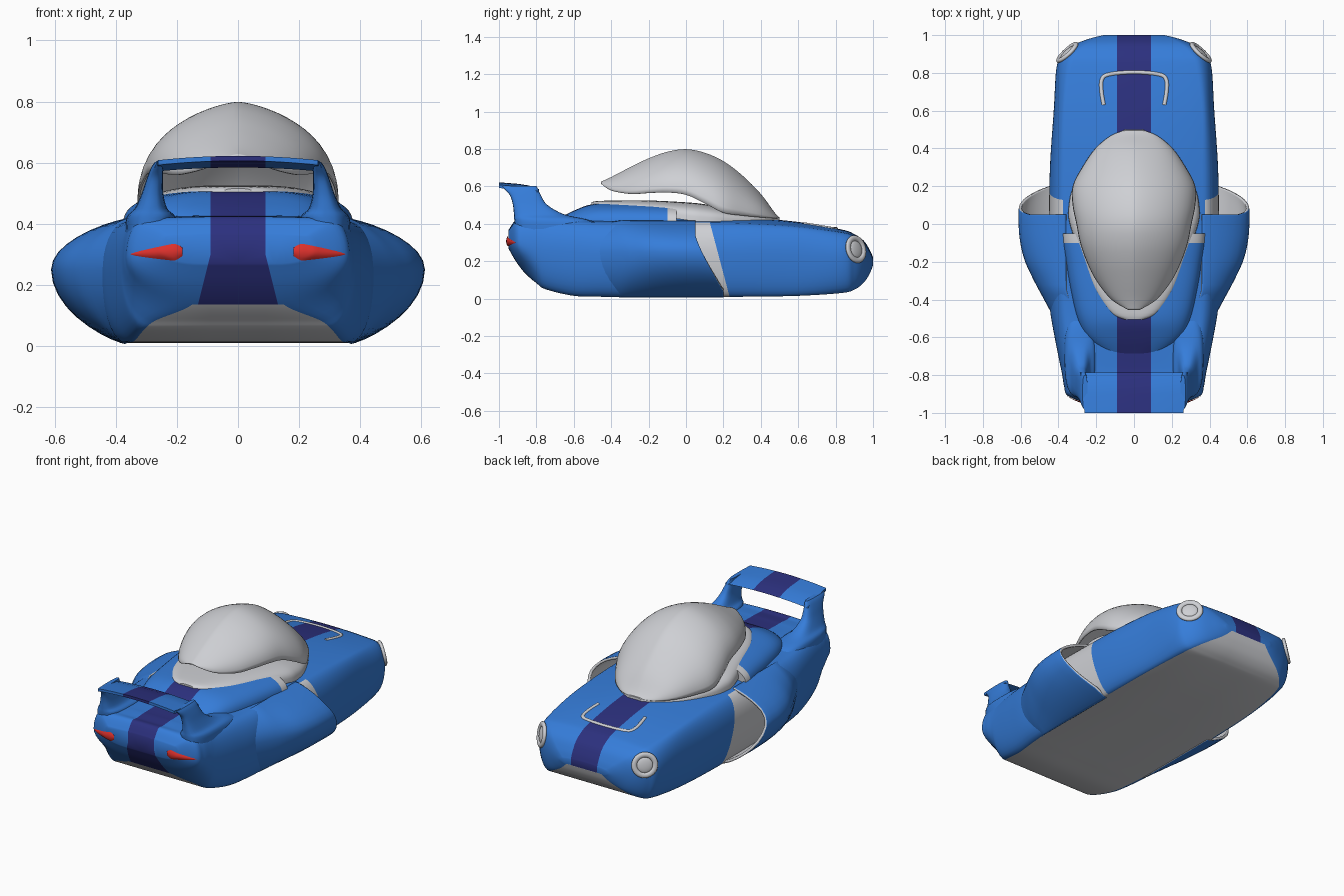
import bpy, bmesh, math
from mathutils import Vector
from mathutils.bvhtree import BVHTree

if "Cube" in bpy.data.objects:
    bpy.data.objects.remove(bpy.data.objects["Cube"])


def material(name, rgb):
    m = bpy.data.materials.new(name)
    m.use_nodes = True
    m.diffuse_color = (*rgb, 1)
    m.node_tree.nodes["Principled BSDF"].inputs["Base Color"].default_value = (*rgb, 1)
    return m


MATS = [material("blue_paint", (0.036, 0.205, 0.7)), material("navy_stripe", (0.025, 0.03, 0.21)),
        material("light_grey", (0.62, 0.63, 0.66)), material("red_light", (0.72, 0.03, 0.025))]
BLUE, NAVY, GREY, RED = range(4)
STRIPE = 0.09


def sample(table, steps):
    """Smooth curve through the rows of a table."""
    rows = []
    last = len(table) - 1
    for i in range(last):
        a, b, c, d = (table[max(0, min(last, i + k))] for k in (-1, 0, 1, 2))
        for s in range(steps):
            t = s / steps
            rows.append([q + 0.5 * t * (r - p + t * (2*p - 5*q + 4*r - w + t * (3*(q - r) + w - p)))
                         for p, q, r, w in zip(a, b, c, d)])
    return rows + [list(table[-1])]


def loft(rings, closed=False, caps=False, mat=lambda i, j: BLUE, cap_mats=(BLUE, BLUE)):
    """Skin a list of rings and turn the faces outwards."""
    bm = bmesh.new()
    grid = [[bm.verts.new(p) for p in ring] for ring in rings]
    n = len(grid[0])
    for i in range(len(grid) - 1):
        for j in range(n if closed else n - 1):
            k = (j + 1) % n
            f = bm.faces.new((grid[i][j], grid[i][k], grid[i+1][k], grid[i+1][j]))
            f.material_index = mat(i, j)
    if caps:
        for ring, m in zip((grid[0], grid[-1]), cap_mats):
            bm.faces.new(ring).material_index = m
    bmesh.ops.recalc_face_normals(bm, faces=bm.faces)
    mid = sum((v.co for v in bm.verts), Vector()) / len(bm.verts)
    if sum(f.normal.dot(f.calc_center_median() - mid) * f.calc_area() for f in bm.faces) < 0:
        bmesh.ops.reverse_faces(bm, faces=bm.faces)
    return bm


def cut(bm, co, no, faces=None):
    faces = list(bm.faces) if faces is None else faces
    geom = set(faces) | {e for f in faces for e in f.edges} | {v for f in faces for v in f.verts}
    bmesh.ops.bisect_plane(bm, geom=list(geom), dist=1e-5, plane_co=co, plane_no=no)


def paint_stripe(bm):
    for s in (1, -1):
        cut(bm, (s * STRIPE, 0, 0), (s, 0, 0))
        tail = [f for f in bm.faces if f.calc_center_median().y < -0.86]
        cut(bm, (s * STRIPE, 0, 0.3), (s, 0, 0.25), tail)
    for f in bm.faces:
        c = f.calc_center_median()
        flare = max(0, 0.3 - c.z) * 0.25 if c.y < -0.86 else 0
        if f.material_index == BLUE and abs(c.x) < STRIPE + flare:
            f.material_index = NAVY


def finish(obj, angle=40):
    bpy.ops.object.select_all(action="DESELECT")
    obj.select_set(True)
    bpy.context.view_layer.objects.active = obj
    bpy.ops.object.shade_smooth_by_angle(angle=math.radians(angle))


def add(name, bm):
    mesh = bpy.data.meshes.new(name)
    bm.to_mesh(mesh)
    bm.free()
    for m in MATS:
        mesh.materials.append(m)
    obj = bpy.data.objects.new(name, mesh)
    bpy.context.collection.objects.link(obj)
    finish(obj)
    return obj


def side_arc(wb, wm, ws, zb, zm, zs, p=1.0, n=9):
    """Flank from the floor edge out to the widest point and in to the shoulder."""
    q = [math.pi / 2 * i / n for i in range(n + 1)]
    low = [(wb + (wm - wb) * math.sin(t) ** p, zm - (zm - zb) * math.cos(t)) for t in q]
    high = [(ws + (wm - ws) * math.cos(t) ** p, zm + (zs - zm) * math.sin(t)) for t in q[1:]]
    return low + high


def dome(y, w, zb, zt, px, pz, n=28):
    pts = []
    for i in range(n + 1):
        c, s = math.cos(math.pi * i / n), max(0, math.sin(math.pi * i / n))
        pts.append((w * math.copysign(abs(c) ** px, c), y, zb + (zt - zb) * s ** pz))
    return pts


# Main body: y, floor / widest / shoulder half width, floor / widest / shoulder / crown height
BODY = [(1.0, .12, .16, .14, .18, .195, .21, .22), (.983, .17, .23, .19, .135, .2, .25, .26),
        (.95, .25, .315, .25, .085, .2, .30, .31), (.9, .31, .375, .30, .048, .21, .335, .345),
        (.83, .34, .41, .33, .03, .22, .355, .37), (.6, .37, .425, .36, .015, .23, .385, .41),
        (.3, .38, .445, .36, .01, .24, .405, .435), (0, .38, .45, .36, .01, .24, .41, .44),
        (-.3, .37, .45, .36, .01, .24, .41, .435), (-.45, .36, .445, .35, .01, .24, .41, .43),
        (-.6, .34, .42, .34, .015, .25, .415, .43), (-.75, .31, .39, .32, .05, .26, .42, .425),
        (-.8, .27, .38, .32, .083, .27, .42, .425), (-.86, .15, .37, .31, .135, .28, .42, .42),
        (-.91, .13, .35, .29, .2, .3, .41, .42), (-.95, .12, .25, .22, .27, .31, .36, .365)]
rings = []
for y, wb, wm, ws, zb, zm, zs, zt in sample(BODY, 6):
    half = [(0, zb)] + side_arc(wb, wm, ws, zb, zm, zs)
    half += [(ws * (1 - k / 6), zs + (zt - zs) * (1 - (1 - k / 6) ** 2)) for k in range(1, 7)]
    rings.append([(x, y, z) for x, z in half] + [(-x, y, z) for x, z in half[-2:0:-1]])
count = len(rings[0])
tail_row = 13 * 6
bm = loft(rings, True, True,
          lambda i, j: GREY if j in (0, count - 1) and i < tail_row else BLUE)
cut(bm, (0, .14, .36), (0, .32, .085))
for f in bm.faces:
    c = f.calc_center_median()
    if abs(c.x) > .37 and c.y > -.2 and (c.y - .14) * .32 + (c.z - .36) * .085 < 0:
        f.material_index = GREY
paint_stripe(bm)
surface = BVHTree.FromBMesh(bm)
add("main_body", bm)

# Side pods with slanted open intakes
POD = [(.05, .61), (0, .612), (-.1, .605), (-.2, .58), (-.3, .53), (-.43, .46), (-.6, .37)]
for s, side in ((1, "left"), (-1, "right")):
    rings = []
    for y, w in sample(POD, 5):
        blend = max(0, min(1, (y + .3) / .35))
        tuck = max(0, -.35 - y) * .3
        rings.append([(s * x, y + blend * .15 * max(0, min(1, (.34 - z) / .3)) ** 1.2, z)
                      for x, z in side_arc(.37 - tuck, w, .36 - tuck, .006 + tuck * .5, .25,
                                           .418 - tuck * .5, 1.6)])
    pod = add(side + "_side_pod", loft(rings))
    shell = pod.modifiers.new("thickness", "SOLIDIFY")
    shell.thickness = .015
    shell.material_offset = shell.material_offset_rim = GREY

# Engine cover behind the cockpit, ending in forward facing ducts
HUMP = [(-.69, .14, .38, .425), (-.6, .25, .38, .47), (-.5, .3, .38, .505), (-.35, .335, .38, .512),
        (-.2, .36, .38, .512), (-.1, .375, .38, .51), (-.05, .378, .38, .508)]
rings = [dome(*row, .7, .65) for row in sample(HUMP, 5)]
bm = loft(rings, caps=True, mat=lambda i, j: GREY if i >= 25 else BLUE, cap_mats=(BLUE, GREY))
paint_stripe(bm)
add("engine_cover", bm)

# Cockpit deck
DECK = [(-.505, .06, .47, .515), (-.47, .13, .47, .522), (-.35, .21, .47, .525), (-.2, .27, .45, .525),
        (0, .34, .42, .515), (.1, .345, .41, .505), (.2, .32, .41, .485), (.35, .24, .41, .455),
        (.45, .14, .41, .443), (.5, .05, .41, .436)]
add("cockpit_deck", loft([dome(*r, .6, .6) for r in sample(DECK, 4)], caps=True,
                         mat=lambda i, j: GREY, cap_mats=(GREY, GREY)))

# Raised canopy shell
CANOPY = [(.495, .05, .43, .437), (.47, .12, .43, .465), (.4, .205, .435, .56), (.3, .275, .445, .66),
          (.2, .325, .46, .735), (.1, .325, .51, .78), (0, .305, .555, .799), (-.1, .285, .568, .785),
          (-.2, .25, .565, .75), (-.3, .2, .56, .702), (-.4, .12, .578, .65), (-.455, .03, .615, .625)]
canopy = add("canopy", loft([dome(*r, 1.35, .97) for r in sample(CANOPY, 4)], mat=lambda i, j: GREY))
shell = canopy.modifiers.new("thickness", "SOLIDIFY")
shell.thickness = .008

# Rear wing
PROFILE = [(-.785, .585), (-.84, .605), (-.9, .614), (-1, .622), (-1, .606), (-.9, .592), (-.84, .584)]
rings = []
for i in range(25):
    u = i / 12 - 1
    rings.append([(u * (.285 - .11 * (-.785 - y)), y, z - .014 * u * u) for y, z in PROFILE])
bm = loft(rings, True, True)
paint_stripe(bm)
add("rear_wing", bm)

# Wing posts: height, front and rear y, inner and outer x
POST = [(.36, -.4, -.91, .22, .37), (.42, -.52, -.918, .205, .365), (.45, -.65, -.92, .232, .338),
        (.5, -.74, -.925, .245, .315), (.55, -.775, -.94, .246, .298), (.585, -.79, -.97, .246, .284),
        (.602, -.8, -.985, .246, .272)]
for s, side in ((1, "left"), (-1, "right")):
    rings = []
    for z, yf, yr, xi, xo in sample(POST, 4):
        ring = []
        for k in range(24):
            c, q = math.cos(k * math.pi / 12), math.sin(k * math.pi / 12)
            ring.append((s * ((xi + xo) / 2 + (xo - xi) / 2 * math.copysign(abs(q) ** .7, q)),
                         (yf + yr) / 2 + (yf - yr) / 2 * math.copysign(abs(c) ** .7, c), z))
        rings.append(ring)
    add(side + "_wing_post", loft(rings, True, True))

    # Teardrop tail light following the body surface
    rings = []
    for i in range(19):
        u = (i / 18) ** 1.5
        h = .031 * min(1, .2 + u * 5) ** .6 * (1 - u) ** .8 + .001
        ring = []
        for k in range(9):
            v = k / 4 - 1
            x, z = s * (.182 + .17 * u), .308 - .008 * u + v * h
            hit = surface.ray_cast(Vector((x, -2, z)), Vector((0, 1, 0)))[0]
            y = hit.y if hit else -.9
            ring.append((x, y - .003 - .01 * (1 - v * v) * h / .031, z))
        rings.append(ring)
    add(side + "_tail_light", loft(rings, mat=lambda i, j: RED))

    # Round headlight set flush in the nose corner
    aim = Vector((s * .6, .75, .28)).normalized()
    hit, n = surface.ray_cast(Vector((s * .335, .885, .255)) + aim, -aim)[:2]
    turn = n.to_track_quat("Z", "Y").to_euler()
    bpy.ops.mesh.primitive_torus_add(major_radius=.06, minor_radius=.016, major_segments=32,
                                     minor_segments=10, location=hit - n * .004, rotation=turn)
    bezel = bpy.context.object
    bezel.scale.z = .7
    bpy.ops.mesh.primitive_uv_sphere_add(segments=24, ring_count=12, radius=.046,
                                         location=hit - n * .004, rotation=turn)
    lens = bpy.context.object
    lens.scale.z = .25
    for obj, name in ((bezel, "_headlight_bezel"), (lens, "_headlight_lens")):
        obj.name = side + name
        obj.data.materials.append(MATS[GREY])
        finish(obj)

# Bonnet scoop lip
path = [(-.16, .63), (-.172, .7), (-.17, .765), (-.13, .792), (0, .803)]
path += [(-x, y) for x, y in path[-2::-1]]
curve = bpy.data.curves.new("bonnet_scoop_lip", "CURVE")
curve.dimensions = "3D"
curve.bevel_depth = .011
curve.use_fill_caps = True
line = curve.splines.new("POLY")
points = sample(path, 4)
line.points.add(len(points) - 1)
for p, (x, y) in zip(line.points, points):
    z = surface.ray_cast(Vector((x, y, 2)), Vector((0, 0, -1)))[0].z
    p.co = (x, y, z - .004, 1)
curve.materials.append(MATS[GREY])
bpy.context.collection.objects.link(bpy.data.objects.new("bonnet_scoop_lip", curve))
